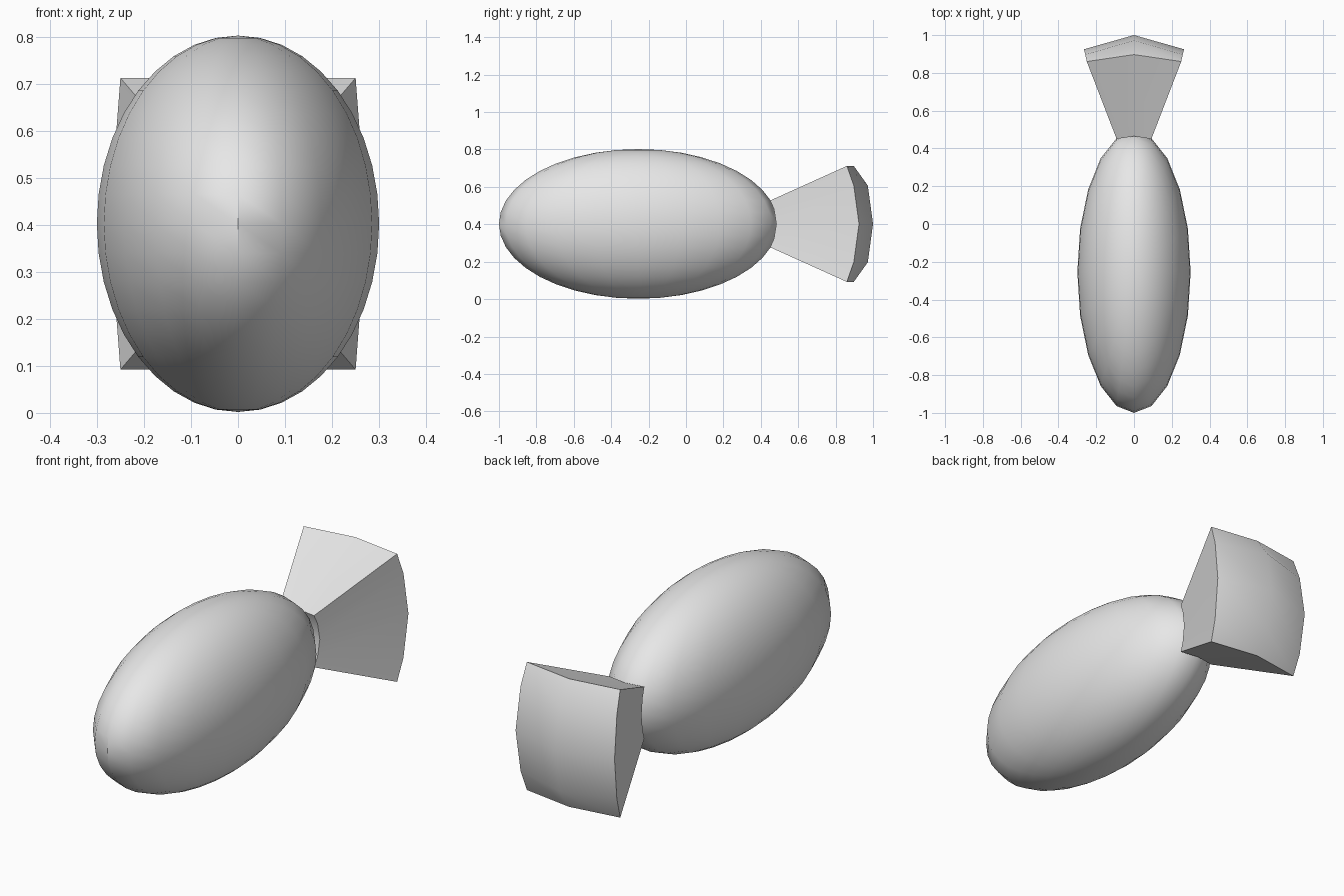
import bpy
import bmesh
import math
from mathutils import Matrix

cube = bpy.data.objects.get("Cube")
if cube:
    bpy.data.objects.remove(cube, do_unlink=True)

grey = bpy.data.materials.new("plain_grey")
grey.use_nodes = True
grey.diffuse_color = (0.8, 0.8, 0.8, 1)
grey.node_tree.nodes["Principled BSDF"].inputs["Base Color"].default_value = (0.8, 0.8, 0.8, 1)

MID_Z = 0.402


def finish(name, bm, angle):
    bmesh.ops.recalc_face_normals(bm, faces=bm.faces)
    mesh = bpy.data.meshes.new(name)
    bm.to_mesh(mesh)
    bm.free()
    mesh.materials.append(grey)
    obj = bpy.data.objects.new(name, mesh)
    bpy.context.collection.objects.link(obj)
    bpy.ops.object.select_all(action='DESELECT')
    obj.select_set(True)
    bpy.context.view_layer.objects.active = obj
    bpy.ops.object.shade_smooth_by_angle(angle=math.radians(angle))
    return obj


# Body: a smooth stretched ball
bm = bmesh.new()
bmesh.ops.create_uvsphere(
    bm, u_segments=20, v_segments=20, radius=1,
    matrix=Matrix.Translation((0, -0.255, MID_Z)) @ Matrix.Diagonal((0.3, 0.745, 0.4, 1)))
finish("body", bm, 40)


# Tail: a flared block whose two ends bulge backwards
def shell(bm, rows):
    """Rows run from the middle upwards: height, side x, side y, centre y."""
    full = [(-z, x, ys, yc) for z, x, ys, yc in reversed(rows[1:])] + rows
    return [[bm.verts.new((-x, ys, MID_Z + z)),
             bm.verts.new((0, yc, MID_Z + z)),
             bm.verts.new((x, ys, MID_Z + z))] for z, x, ys, yc in full]


bm = bmesh.new()
inner = shell(bm, [(0, 0.1, 0.483, 0.495), (0.08, 0.097, 0.47, 0.485), (0.125, 0.092, 0.45, 0.465)])
outer = shell(bm, [(0, 0.265, 0.925, 1.0), (0.205, 0.258, 0.897, 0.972), (0.31, 0.25, 0.86, 0.897)])

# End faces
for grid in (inner, outer):
    for low, high in zip(grid, grid[1:]):
        for i in range(2):
            bm.faces.new((low[i], low[i + 1], high[i + 1], high[i]))


# Side walls join the rims of the two ends
def rim(grid):
    return (grid[0] + [row[2] for row in grid[1:]] + grid[-1][1::-1]
            + [row[0] for row in grid[-2:0:-1]])


a, b = rim(inner), rim(outer)
for i in range(len(a)):
    j = (i + 1) % len(a)
    bm.faces.new((a[i], a[j], b[j], b[i]))
finish("tail", bm, 40)
